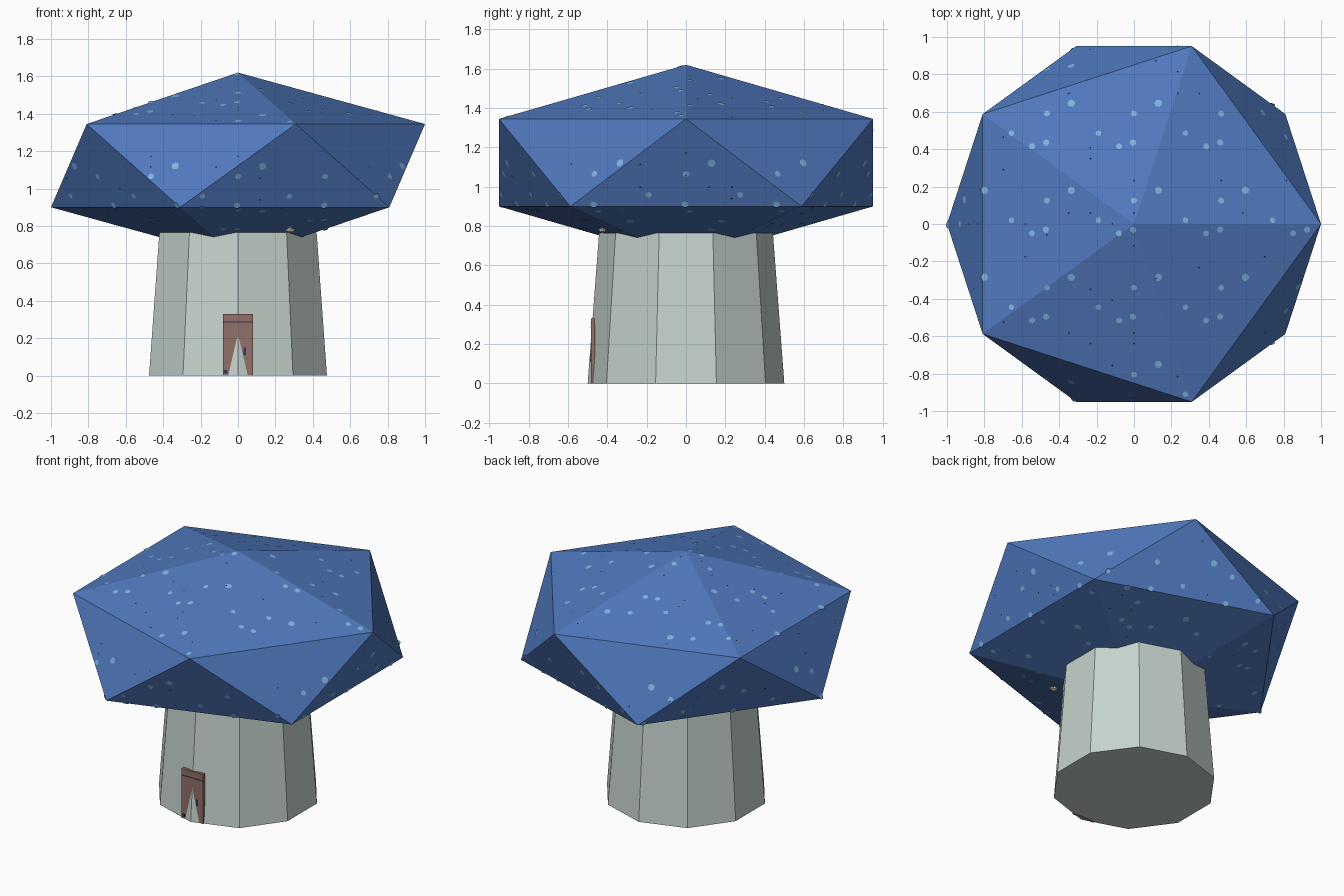
import bpy, bmesh, math, random
from mathutils import Vector, Matrix
from mathutils.bvhtree import BVHTree

if "Cube" in bpy.data.objects:
    bpy.data.objects.remove(bpy.data.objects["Cube"])

random.seed(4)


def material(name, rgb):
    m = bpy.data.materials.new(name)
    m.diffuse_color = (*rgb, 1)
    m.use_nodes = True
    m.node_tree.nodes["Principled BSDF"].inputs["Base Color"].default_value = m.diffuse_color
    return m


BLUE = material("cap blue", (0.080, 0.192, 0.52))
PALE = material("pale blue", (0.205, 0.468, 0.74))
STONE = material("stem grey green", (0.56, 0.65, 0.61))
BROWN = material("door brown", (0.29, 0.16, 0.14))
DARK = material("dark speck", (0.018, 0.016, 0.03))
NAVY = material("navy trim", (0.03, 0.035, 0.12))
CREAM = material("cream", (0.60, 0.58, 0.48))


def finish(bm, name, mat):
    me = bpy.data.meshes.new(name)
    bm.to_mesh(me)
    me.materials.append(mat)
    ob = bpy.data.objects.new(name, me)
    bpy.context.collection.objects.link(ob)
    return ob


def box(name, mat, lo, hi):
    bm = bmesh.new()
    lo, hi = Vector(lo), Vector(hi)
    bmesh.ops.create_cube(bm, size=1, matrix=Matrix.Translation((lo + hi) / 2)
                          @ Matrix.Diagonal((*(hi - lo), 1)))
    return finish(bm, name, mat)


# Cap: flattened icosahedron
bm = bmesh.new()
bmesh.ops.create_icosphere(bm, subdivisions=1, radius=1)
ring = max(v.co.x for v in bm.verts)
for v in bm.verts:
    v.co = (v.co.x / ring, v.co.y / ring, v.co.z * 0.4975 + 1.1225)
bm.normal_update()
tree = BVHTree.FromBMesh(bm)
finish(bm, "cap", BLUE)

# Stem: tapered ten-sided column, a corner facing front
bm = bmesh.new()
R0, R1, H = 0.5, 0.442, 0.765
rings = [[bm.verts.new((r * math.sin(i * math.tau / 10), r * math.cos(i * math.tau / 10), z))
          for i in range(10)] for r, z in ((R0, 0), (R1, H))]
for i in range(10):
    j = (i + 1) % 10
    bm.faces.new((rings[0][j], rings[0][i], rings[1][i], rings[1][j]))
bm.faces.new(rings[0])
bm.faces.new(rings[1][::-1])
finish(bm, "stem", STONE)

# Door plate, crossed by the stem corner, with painted trim
box("door", BROWN, (-0.08, -0.483, 0), (0.08, -0.462, 0.33))
box("door_trim", NAVY, (-0.08, -0.485, 0.284), (0.08, -0.48, 0.289))
box("door_handle", NAVY, (0.03, -0.485, 0.11), (0.042, -0.48, 0.15))
box("door_hinge", NAVY, (-0.076, -0.485, 0.01), (-0.055, -0.48, 0.03))

# Small pebble tucked under the cap rim
bm = bmesh.new()
bmesh.ops.create_icosphere(bm, subdivisions=1, radius=1,
                           matrix=Matrix.Translation((0.278, -0.425, 0.778))
                           @ Matrix.Diagonal((0.029, 0.022, 0.015, 1)))
finish(bm, "pebble", CREAM)


# Flat marks projected on the cap along each axis, on the faces which face that axis
def mark(bm, axis, sign, u, w, r, sides):
    p = [u, w]
    p.insert(axis, 3 * sign)
    d = Vector((0, 0, 0))
    d[axis] = -sign
    hit, n, idx, dist = tree.ray_cast(Vector(p), d)
    if hit is None or max(range(3), key=lambda k: abs(n[k])) != axis:
        return
    if axis == 2 and sign < 0 and math.hypot(u, w) < 0.47:
        return
    m = Matrix.Translation(hit + n * 0.002) @ n.to_track_quat('Z', 'Y').to_matrix().to_4x4()
    bmesh.ops.create_circle(bm, cap_ends=True, segments=sides, radius=r, matrix=m)


P = 0.465
PATTERN = [(0.13, 0.18, 0.021), (0.0, 0.125, 0.017), (0.275, 0.02, 0.016),
           (0.385, -0.05, 0.017), (0.46, -0.03, 0.018)]
spots, specks = bmesh.new(), bmesh.new()
for axis in range(3):
    w0 = 0 if axis == 2 else 0.94
    for sign in (1, -1):
        for i in range(-4, 5):
            for j in range(-3, 4):
                for a, b, r in PATTERN:
                    mark(spots, axis, sign, a + i * P, w0 + b + j * P, r, 7)
                # Tiny dark specks, sparser than the spots
                for k in range(5):
                    if random.random() < 0.6:
                        mark(specks, axis, sign, i * P + random.randrange(4) * P / 4,
                             w0 + j * P + random.randrange(8) * P / 8, 0.006, 4)
finish(spots, "cap_spots", PALE)
finish(specks, "cap_specks", DARK)
